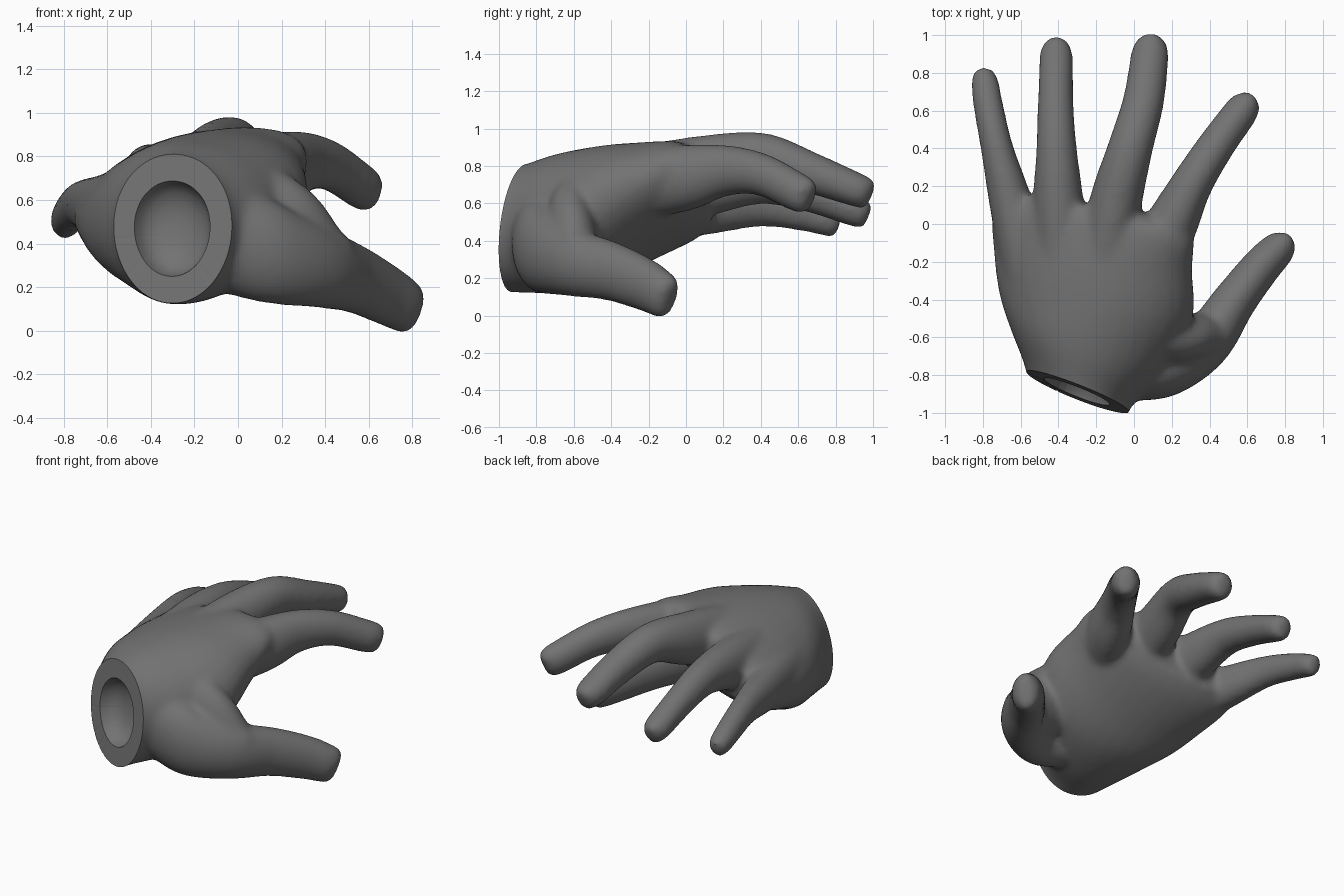
import bpy, bmesh, math
from mathutils import Vector

if "Cube" in bpy.data.objects:
    bpy.data.objects.remove(bpy.data.objects["Cube"], do_unlink=True)

SIDES = 32
bm = bmesh.new()


def spline(points, steps=6):
    """Smooth path through tuples of any length (Catmull-Rom)."""
    p = [Vector(q) for q in points]
    p = [2 * p[0] - p[1]] + p + [2 * p[-1] - p[-2]]
    out = []
    for i in range(1, len(p) - 2):
        a, b, c, d = p[i - 1:i + 3]
        for s in range(steps):
            t = s / steps
            out.append(0.5 * (2 * b + (c - a) * t + (2 * a - 5 * b + 4 * c - d) * t * t
                              + (3 * b - a - 3 * c + d) * t ** 3))
    return out + [p[-2]]


def loft(rings):
    """Closed skin over a list of rings of points."""
    rows = [[bm.verts.new(co) for co in ring] for ring in rings]
    faces = [bm.faces.new(rows[0]), bm.faces.new(rows[-1])]
    for r, q in zip(rows, rows[1:]):
        for i in range(SIDES):
            j = (i + 1) % SIDES
            faces.append(bm.faces.new((r[i], r[j], q[j], q[i])))
    bmesh.ops.recalc_face_normals(bm, faces=faces)


def ellipse(centre, u, v):
    angles = [math.tau * i / SIDES for i in range(SIDES)]
    return [centre + u * math.cos(a) + v * math.sin(a) for a in angles]


def finger(points):
    """Tapered tube with a blunt tip; points are x, y, z, half width, half height."""
    path = spline(points)
    rings = []
    for i, p in enumerate(path):
        ahead, behind = path[min(i + 1, len(path) - 1)], path[max(i - 1, 0)]
        d = (Vector(ahead[:3]) - Vector(behind[:3])).normalized()
        side = d.cross(Vector((0, 0, 1))).normalized()
        up = side.cross(d)
        rings.append(ellipse(Vector(p[:3]), side * p[3], up * p[4]))
    end, w, h = Vector(path[-1][:3]), path[-1][3], path[-1][4]
    for along, sw, sh in ((0.5, 0.88, 0.96), (0.8, 0.68, 0.88), (0.97, 0.42, 0.72)):
        rings.append(ellipse(end + d * w * along, side * w * sw, up * h * sh))
    loft(rings)


def palm(sections):
    """Tilted ovals: y, centre x, centre z, half width, half height, tilt, skew."""
    rings = []
    for y, x, z, a, b, tilt, skew in spline(sections, 4):
        t = math.radians(tilt)
        u = Vector((math.cos(t), -skew, math.sin(t))) * a
        v = Vector((-math.sin(t), 0, math.cos(t))) * b
        rings.append(ellipse(Vector((x, y, z)), u, v))
    loft(rings)


# Palm and wrist
palm([(-1.1, -.29, .46, .255, .325, 0, .39), (-.89, -.3, .462, .27, .34, 0, .39),
      (-.68, -.25, .495, .4, .37, 4, .28), (-.45, -.2, .54, .515, .36, 12, .12),
      (-.22, -.215, .605, .54, .295, 17, .05), (0, -.22, .665, .55, .215, 18, .1),
      (.1, -.26, .68, .4, .15, 18, .15)])
# Index finger
finger([(.02, -.35, .69, .15, .19), (.19, -.02, .735, .14, .18), (.3, .2, .775, .112, .14),
        (.425, .4, .755, .1, .115), (.57, .6, .658, .092, .105)])
# Middle finger
finger([(-.18, -.35, .7, .15, .19), (-.1, .1, .79, .14, .175), (-.02, .4, .85, .12, .13),
        (.05, .65, .77, .11, .112), (.085, .9, .677, .102, .093)])
# Ring finger
finger([(-.38, -.35, .63, .15, .2), (-.4, .1, .695, .135, .165), (-.41, .4, .715, .108, .12),
        (-.415, .65, .655, .095, .1), (-.412, .895, .562, .09, .085)])
# Little finger
finger([(-.55, -.35, .55, .13, .18), (-.65, .1, .57, .115, .14), (-.725, .4, .58, .087, .105),
        (-.77, .62, .54, .08, .088), (-.79, .75, .5, .075, .075)])
# Thumb
finger([(-.03, -.76, .42, .18, .25), (.17, -.765, .345, .15, .225), (.375, -.63, .29, .14, .187),
        (.53, -.41, .24, .117, .16), (.67, -.23, .17, .105, .143), (.75, -.145, .123, .097, .13)])
# Muscle between thumb and palm
finger([(-.08, -.48, .6, .15, .22), (.08, -.57, .54, .15, .23), (.22, -.61, .45, .14, .22),
        (.36, -.6, .335, .13, .17)])

mesh = bpy.data.meshes.new("hand")
bm.to_mesh(mesh)
bm.free()
hand = bpy.data.objects.new("hand", mesh)
bpy.context.collection.objects.link(hand)

# Fuse the parts into one soft skin
remesh = hand.modifiers.new("fuse", "REMESH")
remesh.mode = "VOXEL"
remesh.voxel_size = 0.017
soften = hand.modifiers.new("soften", "SMOOTH")
soften.factor = 0.5
soften.iterations = 20
bpy.context.view_layer.update()
fused = bpy.data.meshes.new_from_object(
    hand.evaluated_get(bpy.context.evaluated_depsgraph_get()))
hand.modifiers.clear()
hand.data = fused

# Cut the wrist flat
bm = bmesh.new()
bm.from_mesh(fused)
inward = Vector((.39, 1, -.12)).normalized()
bmesh.ops.bisect_plane(bm, geom=bm.verts[:] + bm.edges[:] + bm.faces[:],
                       plane_co=(-.3, -.89, .46), plane_no=inward, clear_inner=True)
bmesh.ops.remove_doubles(bm, verts=bm.verts[:], dist=0.004)

# Flat rim and shallow bowl in the wrist
loop = [e for e in bm.edges if e.is_boundary]
for scale, depth in ((0.64, 0), (0.93, 0.04), (0.85, 0.035), (0.72, 0.025), (0.5, 0.015)):
    new = bmesh.ops.extrude_edge_only(bm, edges=loop)["geom"]
    verts = [g for g in new if isinstance(g, bmesh.types.BMVert)]
    loop = [g for g in new if isinstance(g, bmesh.types.BMEdge) and g.is_boundary]
    centre = sum((v.co for v in verts), Vector()) / len(verts)
    for v in verts:
        v.co = centre + (v.co - centre) * scale + inward * depth
bmesh.ops.holes_fill(bm, edges=loop, sides=0)
bmesh.ops.recalc_face_normals(bm, faces=bm.faces[:])
bm.to_mesh(fused)
bm.free()

# Single grey material
grey = bpy.data.materials.new("dark grey")
grey.use_nodes = True
colour = (0.17, 0.17, 0.17, 1)
grey.diffuse_color = colour
grey.node_tree.nodes["Principled BSDF"].inputs["Base Color"].default_value = colour
fused.materials.clear()
fused.materials.append(grey)
for poly in fused.polygons:
    poly.material_index = 0

bpy.ops.object.select_all(action="DESELECT")
hand.select_set(True)
bpy.context.view_layer.objects.active = hand
bpy.ops.object.shade_smooth_by_angle(angle=math.radians(40))
